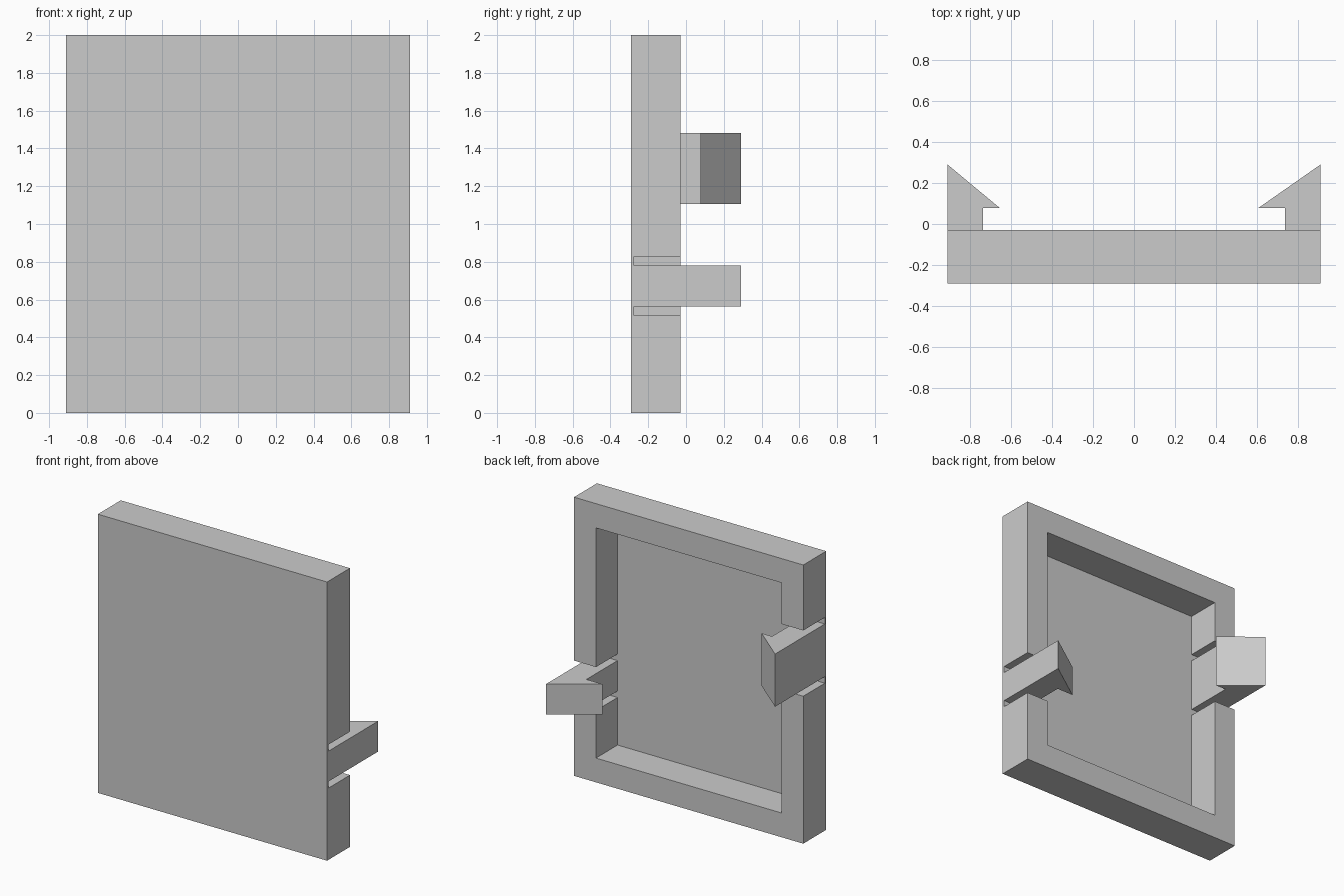
import bpy
import bmesh

if "Cube" in bpy.data.objects:
    bpy.data.objects.remove(bpy.data.objects["Cube"])

grey = bpy.data.materials.new("plain grey")
grey.diffuse_color = (0.6, 0.6, 0.6, 1)
grey.use_nodes = True
grey.node_tree.nodes["Principled BSDF"].inputs["Base Color"].default_value = grey.diffuse_color

W, H = 0.91, 2.0                 # half width, height
FRONT, FLOOR, RIM = -0.29, -0.275, -0.03
WALL, SLOT = 0.174, 0.047


def finish(bm, name):
    bmesh.ops.recalc_face_normals(bm, faces=bm.faces)
    mesh = bpy.data.meshes.new(name)
    bm.to_mesh(mesh)
    bm.free()
    mesh.materials.append(grey)
    obj = bpy.data.objects.new(name, mesh)
    bpy.context.collection.objects.link(obj)
    return obj


def box(name, x0, x1, y0, y1, z0, z1):
    bm = bmesh.new()
    bmesh.ops.create_cube(bm, size=1)
    for v in bm.verts:
        v.co = (x1 if v.co.x > 0 else x0,
                y1 if v.co.y > 0 else y0,
                z1 if v.co.z > 0 else z0)
    return finish(bm, name)


def cut(target, cutter):
    cutter.hide_render = True
    cutter.hide_viewport = True
    cutter.display_type = 'WIRE'
    mod = target.modifiers.new(cutter.name, 'BOOLEAN')
    mod.operation = 'DIFFERENCE'
    mod.solver = 'EXACT'
    mod.object = cutter


def clip(name, side, stem_x, tip_x, z0, z1):
    """Barbed snap clip: a profile in plan, extruded upwards."""
    profile = [(W, FLOOR), (W, 0.29), (tip_x, 0.078), (stem_x, 0.078), (stem_x, FLOOR)]
    bm = bmesh.new()
    face = bm.faces.new([bm.verts.new((side * x, y, z0)) for x, y in profile])
    new = bmesh.ops.extrude_face_region(bm, geom=[face])["geom"]
    bmesh.ops.translate(bm, vec=(0, 0, z1 - z0),
                        verts=[g for g in new if isinstance(g, bmesh.types.BMVert)])
    return finish(bm, name)


# Shallow tray: thin front panel with a rim around the back
cover = box("cover", -W, W, FRONT, RIM, 0, H)
cut(cover, box("recess_cutter", -W + WALL, W - WALL, FLOOR, 0.1, WALL, H - WALL))

# Clips standing in gaps through the side walls
for name, side, stem_x, tip_x, z0, z1 in (
        ("right_clip", 1, 0.736, 0.607, 0.562, 0.78),
        ("left_clip", -1, 0.738, 0.655, 1.105, 1.483)):
    clip(name, side, stem_x, tip_x, z0, z1)
    xs = sorted((side * (W - WALL - 0.05), side * (W + 0.05)))
    cut(cover, box(name + "_gap_cutter", *xs, FLOOR, 0.1, z0 - SLOT, z1 + SLOT))
